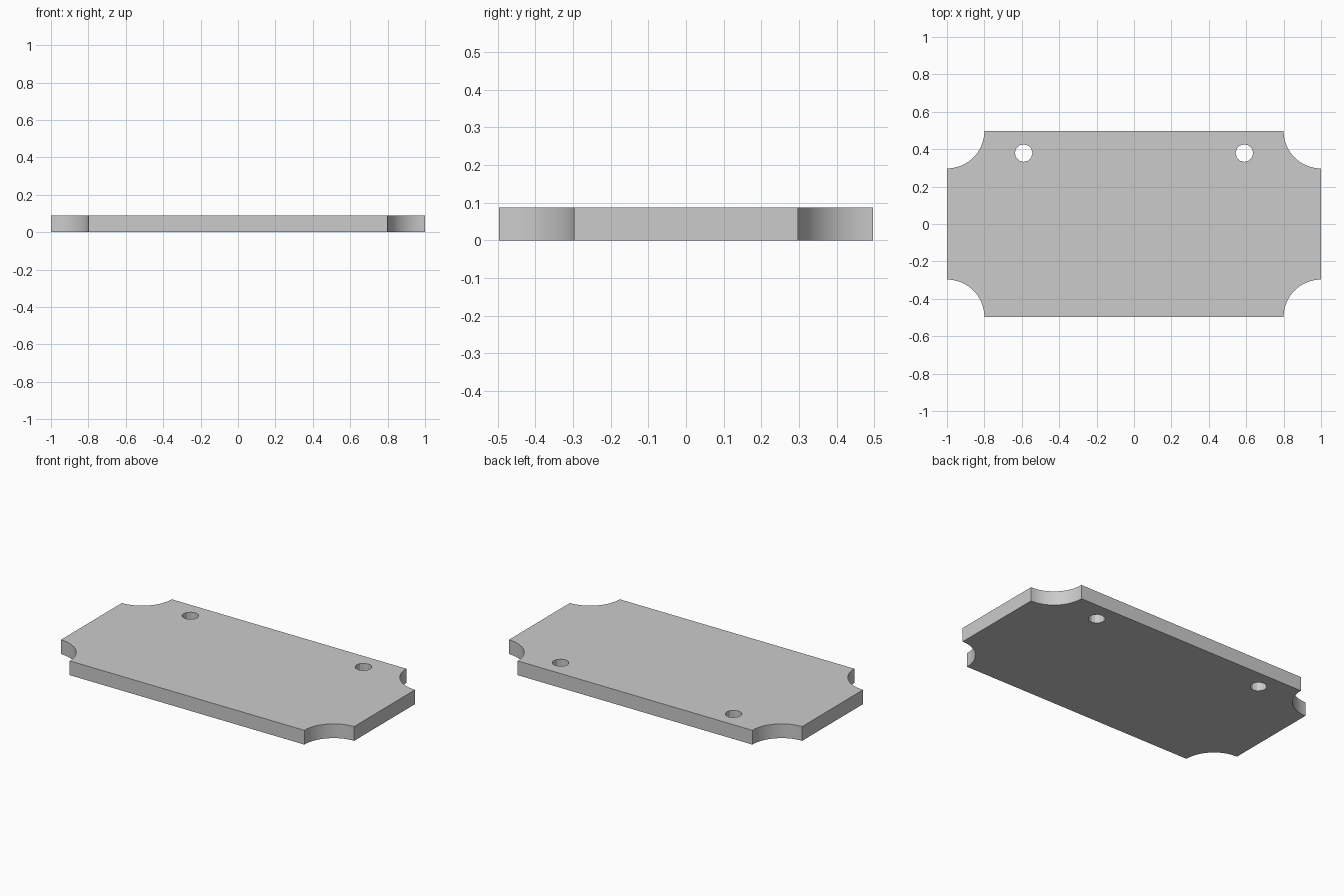
import bpy, bmesh
from math import sin, cos, pi, radians

if "Cube" in bpy.data.objects:
    bpy.data.objects.remove(bpy.data.objects["Cube"])

HALF_X, HALF_Y, THICK = 1.0, 0.497, 0.088
NOTCH_R, NOTCH_STEPS = 0.2, 16
HOLE_X, HOLE_Y, HOLE_R, HOLE_SIDES = 0.59, 0.379, 0.047, 12


def prism(name, outline, z0, z1):
    """Extrude a counter-clockwise outline from z0 to z1."""
    bm = bmesh.new()
    face = bm.faces.new([bm.verts.new((x, y, z0)) for x, y in outline])
    top = bmesh.ops.extrude_face_region(bm, geom=[face])["geom"]
    verts = [v for v in top if isinstance(v, bmesh.types.BMVert)]
    bmesh.ops.translate(bm, verts=verts, vec=(0, 0, z1 - z0))
    bmesh.ops.recalc_face_normals(bm, faces=bm.faces)
    mesh = bpy.data.meshes.new(name)
    bm.to_mesh(mesh)
    bm.free()
    obj = bpy.data.objects.new(name, mesh)
    bpy.context.collection.objects.link(obj)
    return obj


# Plate outline: each corner is scooped out by a quarter circle
outline = []
for sx, sy, start in ((1, 1, 270), (-1, 1, 360), (-1, -1, 90), (1, -1, 180)):
    for i in range(NOTCH_STEPS + 1):
        a = radians(start - 90 * i / NOTCH_STEPS)
        outline.append((sx * HALF_X + NOTCH_R * cos(a), sy * HALF_Y + NOTCH_R * sin(a)))
plate = prism("plaque_plate", outline, 0, THICK)

# Two hanging holes near the back edge
for side, sx in (("left", -1), ("right", 1)):
    ring = [(sx * HOLE_X + HOLE_R * cos(2 * pi * i / HOLE_SIDES),
             HOLE_Y + HOLE_R * sin(2 * pi * i / HOLE_SIDES)) for i in range(HOLE_SIDES)]
    cutter = prism(f"{side}_hole_cutter", ring, -0.1, THICK + 0.1)
    cutter.hide_render = True
    cutter.hide_set(True)
    cut = plate.modifiers.new(f"{side}_hole", "BOOLEAN")
    cut.operation, cut.solver, cut.object = "DIFFERENCE", "EXACT", cutter

# Smooth notches, crisp edges
bpy.context.view_layer.objects.active = plate
plate.select_set(True)
for mod in [m.name for m in plate.modifiers]:
    bpy.ops.object.modifier_apply(modifier=mod)
bpy.ops.object.shade_smooth_by_angle(angle=radians(25))
